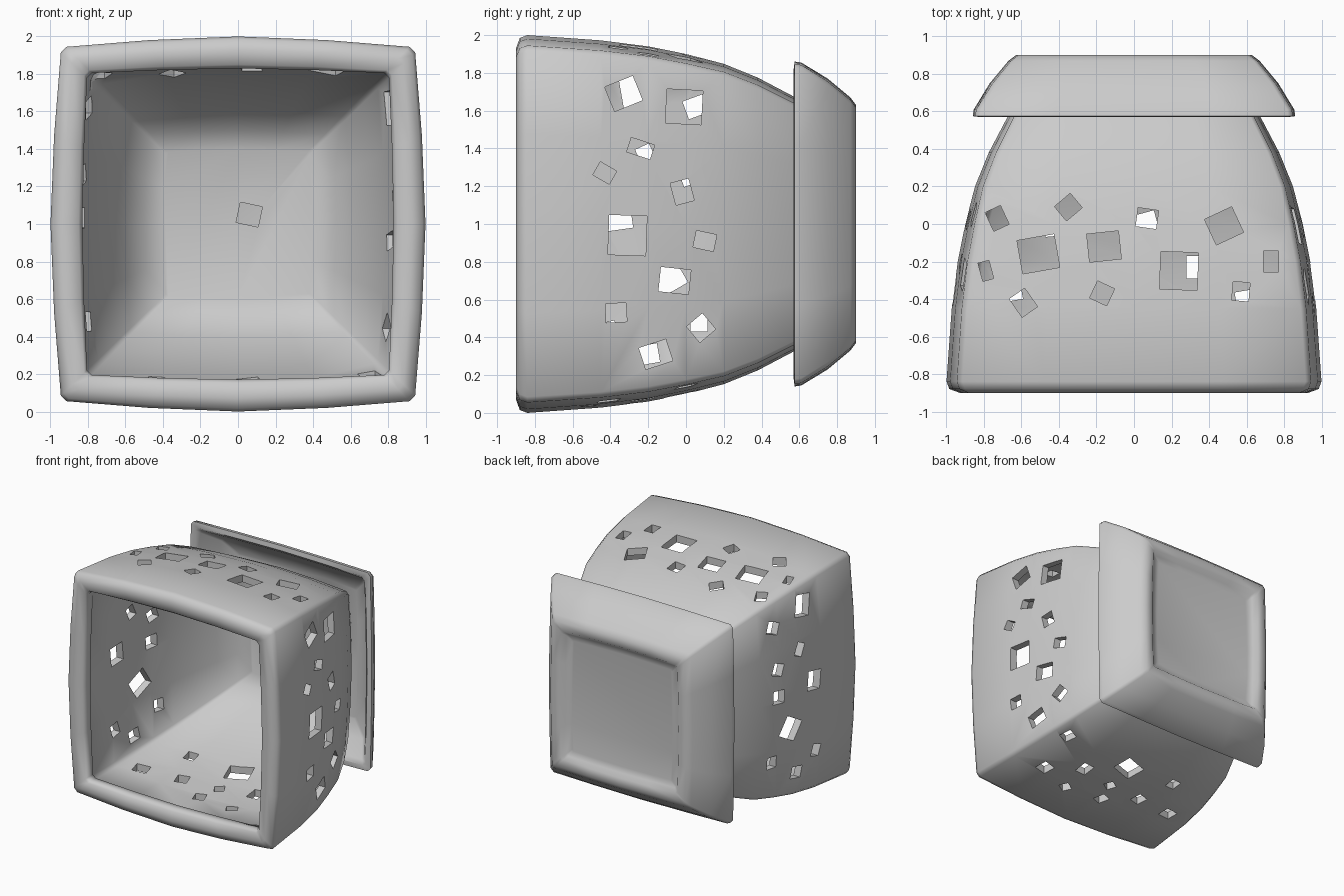
import bpy, bmesh
from math import radians
from mathutils import Matrix, Vector

if "Cube" in bpy.data.objects:
    bpy.data.objects.remove(bpy.data.objects["Cube"])


def section(h, k):
    """Rounded, slightly bulging square: h = half width at mid side, k = corner ratio."""
    c, r = h * k, 0.03 * h
    side = [(c, -c + r), (c + (h - c) * 0.65, -c * 0.5), (h, 0),
            (c + (h - c) * 0.65, c * 0.5), (c, c - r)]
    pts = []
    for _ in range(4):
        pts += side
        side = [(-b, a) for a, b in side]
    return pts


def loft(name, profile):
    """Skin square sections along y; the first and last sections are capped."""
    bm = bmesh.new()
    rings = [[bm.verts.new((a, y, 1 + b)) for a, b in section(h, k)]
             for y, h, k in profile]
    for p, q in zip(rings, rings[1:]):
        for i in range(len(p)):
            j = (i + 1) % len(p)
            bm.faces.new((p[i], p[j], q[j], q[i]))
    bm.faces.new(rings[0][::-1])
    bm.faces.new(rings[-1])
    if bm.calc_volume(signed=True) < 0:
        bmesh.ops.reverse_faces(bm, faces=bm.faces[:])
    me = bpy.data.meshes.new(name)
    bm.to_mesh(me)
    bm.free()
    ob = bpy.data.objects.new(name, me)
    bpy.context.collection.objects.link(ob)
    return ob


# Pot lying on its side: floor outside, outer wall, rolled lip, inner wall, floor inside
outer = [(0.79, 0.52, 0.96), (0.57, 0.675, 0.95), (0.38, 0.775, 0.95),
         (0.2, 0.848, 0.95), (0.0, 0.9, 0.945), (-0.2, 0.94, 0.945),
         (-0.45, 0.972, 0.945), (-0.84, 1.0, 0.945)]
lip = [(-0.88, 0.985, 0.945), (-0.9, 0.93, 0.95), (-0.89, 0.85, 0.965),
       (-0.86, 0.83, 0.97), (-0.8, 0.835, 0.97), (-0.76, 0.89, 0.96)]
inner = [(-0.45, 0.905, 0.95), (-0.2, 0.878, 0.95), (0.0, 0.84, 0.95),
         (0.2, 0.785, 0.95), (0.38, 0.71, 0.95), (0.57, 0.605, 0.95),
         (0.69, 0.5, 0.96), (0.73, 0.4, 0.96)]
pot = loft("pot", outer + lip + inner)

# Saucer: inner floor, inner wall, rim, outer wall, foot ring, recessed underside
saucer = loft("saucer", [
    (0.8, 0.57, 0.98), (0.74, 0.69, 0.98), (0.6, 0.79, 0.98), (0.57, 0.82, 0.98),
    (0.575, 0.86, 0.985), (0.61, 0.855, 0.985), (0.75, 0.77, 0.98),
    (0.87, 0.67, 0.98), (0.9, 0.63, 0.98), (0.9, 0.56, 0.98),
    (0.87, 0.53, 0.98), (0.86, 0.48, 0.98)])


def wall(y):
    """Outer half width of the pot at depth y."""
    for (y1, h1, _), (y0, h0, _) in zip(outer, outer[1:]):
        if y0 <= y <= y1:
            return h0 + (h1 - h0) * (y - y0) / (y1 - y0)
    return 1.0


# Square ventilation holes: (u, v, width, height, turn) on each side wall
right = [(-.33, 1.69, .16, .14, 22), (-.01, 1.62, .19, .18, -3), (-.24, 1.4, .13, .08, -18),
         (-.43, 1.27, .1, .08, -30), (-.02, 1.17, .1, .12, 15), (.1, .91, .11, .09, -12),
         (-.31, .94, .2, .21, -2), (-.06, .7, .16, .13, -6), (-.37, .53, .11, .1, 3),
         (.08, .45, .11, .11, 40), (-.16, .31, .15, .12, 18)]
left = [(-.27, 1.71, .15, .18, 10), (-.21, 1.36, .08, .11, 25), (-.36, 1.05, .14, .16, 8),
        (.05, 1.62, .11, .1, 20), (.02, 1.26, .1, .1, 20), (.02, 1.03, .11, .11, 5),
        (-.11, .72, .18, .17, 30), (-.41, .43, .09, .1, 15), (-.2, .31, .11, .1, 10),
        (.07, .48, .09, .1, 0)]
top = [(-.73, .03, .09, .11, 25), (-.35, .09, .11, .1, 40), (.07, .03, .11, .1, -8),
       (.48, -.01, .16, .15, 25), (-.51, -.16, .2, .18, 10), (-.16, -.12, .17, .15, 6),
       (.24, -.25, .2, .2, -2), (.73, -.2, .08, .11, 0), (.57, -.36, .09, .1, -5),
       (-.59, -.42, .1, .12, 35), (-.17, -.37, .1, .1, -25), (-.79, -.25, .06, .1, 15)]
bottom = [(.7, 0, .1, .1, 20), (.6, -.41, .11, .11, 10), (.3, -.51, .09, .08, 30),
          (.33, -.23, .1, .12, 0), (-.04, -.46, .09, .1, 20), (.03, -.03, .2, .16, 15),
          (.02, -.28, .08, .08, 30), (-.31, -.31, .1, .1, 15), (-.43, -.02, .09, .09, 5),
          (-.66, -.36, .12, .1, 10)]


def punch(axis, boxes):
    """Cut one wall's set of turned boxes (location, size, turn) out of the pot."""
    bm = bmesh.new()
    for loc, size, turn in boxes:
        bmesh.ops.create_cube(bm, size=1, matrix=(
            Matrix.Translation(loc) @ Matrix.Rotation(radians(turn), 4, axis)
            @ Matrix.Diagonal(Vector((*size, 1)))))
    me = bpy.data.meshes.new("hole_cutter")
    bm.to_mesh(me)
    bm.free()
    cutter = bpy.data.objects.new("hole_cutter", me)
    bpy.context.collection.objects.link(cutter)
    cutter.hide_render = True
    bpy.context.view_layer.objects.active = pot
    mod = pot.modifiers.new("holes", 'BOOLEAN')
    mod.operation = 'DIFFERENCE'
    mod.solver = 'EXACT'
    mod.object = cutter
    bpy.ops.object.modifier_apply(modifier=mod.name)
    bpy.data.objects.remove(cutter)


for s, holes in ((1, right), (-1, left)):
    punch('X', [((s * (wall(y) - 0.04), y, z), (0.26, w, h), t)
                for y, z, w, h, t in holes])
for s, holes in ((1, top), (-1, bottom)):
    punch('Z', [((x, y, 1 + s * (wall(y) - 0.04)), (w, h, 0.26), t)
                for x, y, w, h, t in holes])
# Drain hole in the pot floor
punch('Y', [((0.06, 0.76, 1.05), (0.12, 0.2, 0.11), 12)])

# Smooth shading with crisp hole edges
for ob in (pot, saucer):
    bpy.ops.object.select_all(action='DESELECT')
    ob.select_set(True)
    bpy.context.view_layer.objects.active = ob
    bpy.ops.object.shade_smooth_by_angle(angle=radians(50))
